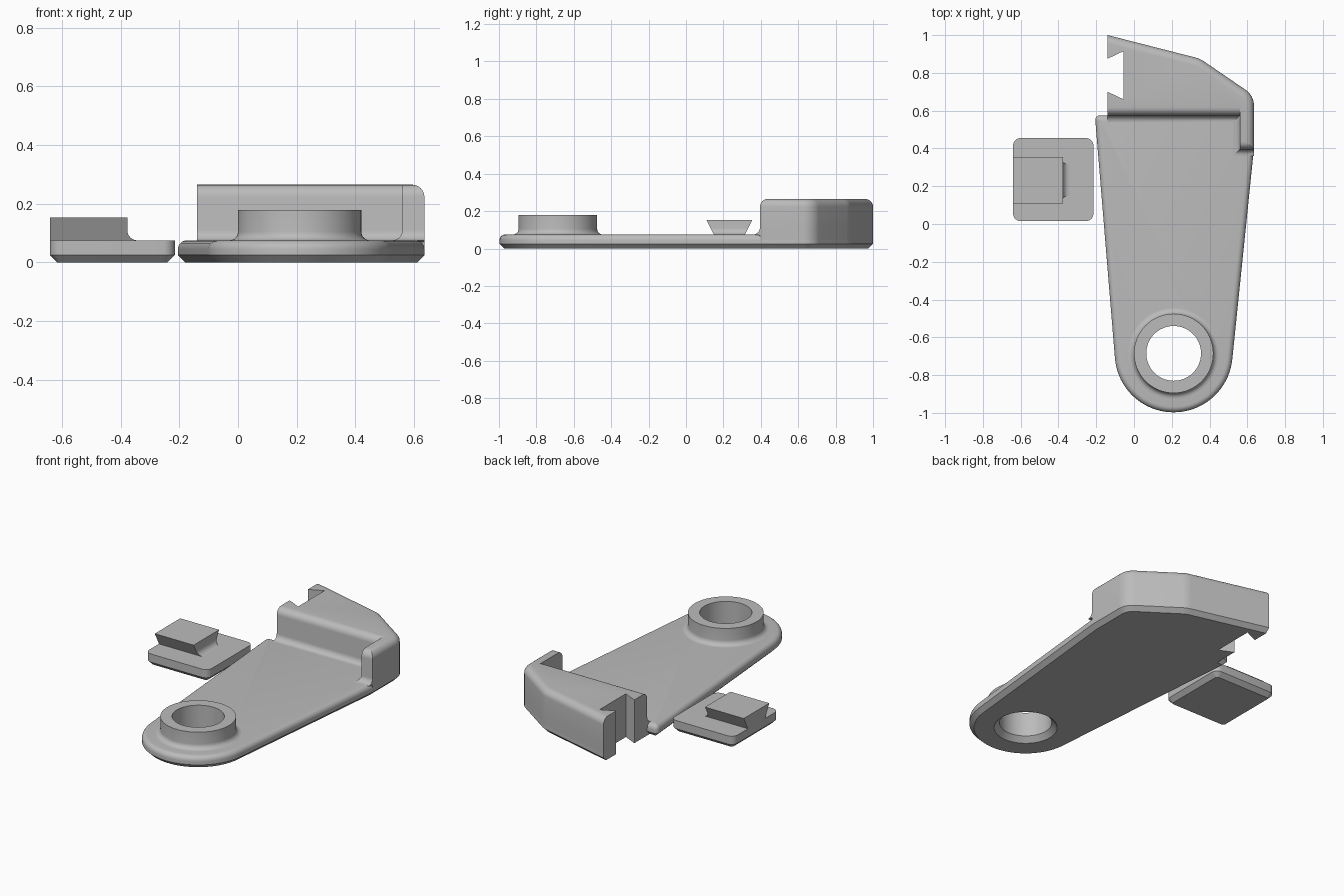
import bpy, bmesh, math
from mathutils import Vector

if "Cube" in bpy.data.objects:
    bpy.data.objects.remove(bpy.data.objects["Cube"])

grey = bpy.data.materials.new("plain grey")
grey.diffuse_color = (0.5, 0.5, 0.5, 1)
grey.use_nodes = True
grey.node_tree.nodes["Principled BSDF"].inputs["Base Color"].default_value = grey.diffuse_color


def finish(name, bm, angle=30):
    bmesh.ops.recalc_face_normals(bm, faces=bm.faces)
    me = bpy.data.meshes.new(name)
    bm.to_mesh(me)
    bm.free()
    me.materials.append(grey)
    ob = bpy.data.objects.new(name, me)
    bpy.context.collection.objects.link(ob)
    smooth(ob, angle)
    return ob


def smooth(ob, angle=30):
    bpy.ops.object.select_all(action='DESELECT')
    ob.select_set(True)
    bpy.context.view_layer.objects.active = ob
    bpy.ops.object.shade_smooth_by_angle(angle=math.radians(angle))


def loft(name, rings, closed=False):
    """Skin equal-length rings; cap the ends, or join last to first."""
    bm = bmesh.new()
    vs = [[bm.verts.new(p) for p in r] for r in rings]
    n = len(vs[0])
    pairs = list(zip(vs, vs[1:])) + ([(vs[-1], vs[0])] if closed else [])
    for a, b in pairs:
        for i in range(n):
            j = (i + 1) % n
            bm.faces.new((a[i], a[j], b[j], b[i]))
    if not closed:
        bm.faces.new(vs[0][::-1])
        bm.faces.new(vs[-1])
    return finish(name, bm)


def rounded(points, steps=8):
    """points: x, y, corner radius, inset factor, flare factor of the next edge."""
    out, n = [], len(points)
    for i, (x, y, r, top, base) in enumerate(points):
        p = Vector((x, y))
        if r == 0:
            out.append((p, top, base))
            continue
        a = (Vector(points[i - 1][:2]) - p).normalized()
        b = (Vector(points[(i + 1) % n][:2]) - p).normalized()
        half = a.angle(b) / 2
        c = p + (a + b).normalized() * r / math.sin(half)
        s = p + a * r / math.tan(half) - c
        e = p + b * r / math.tan(half) - c
        a0 = math.atan2(s.y, s.x)
        turn = (math.atan2(e.y, e.x) - a0 + math.pi) % (2 * math.pi) - math.pi
        for k in range(steps + 1):
            t = a0 + turn * k / steps
            out.append((c + r * Vector((math.cos(t), math.sin(t))), top, base))
    return out


def inset(outline, d, z):
    """Move each edge inward by d times its factor (outward if d < 0)."""
    f = 1 if d >= 0 else 2
    ring, n = [], len(outline)
    for i, o in enumerate(outline):
        prev, nxt = outline[i - 1], outline[(i + 1) % n]
        u, v = (o[0] - prev[0]).normalized(), (nxt[0] - o[0]).normalized()
        d1, d2 = d * prev[f], d * o[f]
        n1, n2 = Vector((-u.y, u.x)), Vector((-v.y, v.x))
        det = n1.x * n2.y - n1.y * n2.x
        if abs(det) < 1e-4:
            m = n1 * d1
        else:
            m = Vector((d1 * n2.y - d2 * n1.y, n1.x * d2 - n2.x * d1)) / det
        ring.append((o[0].x + m.x, o[0].y + m.y, z))
    return ring


def slab(name, outline, profile):
    return loft(name, [inset(outline, d, z) for d, z in profile])


def top_round(r, z, steps=6):
    return [(r - r * math.cos(t), z - r + r * math.sin(t))
            for t in (math.pi / 2 * k / steps for k in range(steps + 1))]


def concave(r, z, steps=6):
    """Distance from the wall and height along a fillet at the foot of a wall."""
    return [(r - r * math.sin(t), z + r - r * math.cos(t))
            for t in (math.pi / 2 * k / steps for k in range(steps + 1))]


def lathe(name, profile, cx, cy, n=64):
    rings = [[(cx + r * math.cos(2 * math.pi * i / n),
               cy + r * math.sin(2 * math.pi * i / n), z) for i in range(n)]
             for r, z in profile]
    return rings


T = 0.075           # plate thickness
CX, CY = 0.21, -0.685   # pivot centre

# Edges shared by plate and block: outer right, back, and the dovetail slot
shared = [(0.635, 0.68, 0.10, 1, 0), (0.35, 0.875, 0.15, 1, 0),
          (-0.14, 1.0, 0, 0, 0), (-0.14, 0.875, 0, 0, 0), (-0.055, 0.915, 0, 0, 0),
          (-0.055, 0.66, 0, 0, 0), (-0.14, 0.70, 0, 0, 0)]

# Tapered arm plate with chamfered underside and rounded top edge
arc = []
for k in range(41):
    t = math.radians(185 + 169 * k / 40)
    arc.append((CX + 0.312 * math.cos(t), CY + 0.312 * math.sin(t), 0, 1, 0))
plate = slab("arm_plate",
             rounded(arc + [(0.635, 0.40, 0, 1, 0)] + shared +
                     [(-0.14, 0.575, 0, 1, 0), (-0.207, 0.575, 0.025, 1, 0)]),
             [(0.025, 0), (0, 0.025)] + top_round(0.03, T))

# Pivot hole with a chamfer on the underside
cutter = loft("hole_cutter", lathe("", [(0.185, -0.01), (0.145, 0.03), (0.145, 0.2)], CX, CY))
mod = plate.modifiers.new("hole", 'BOOLEAN')
mod.operation, mod.solver, mod.object = 'DIFFERENCE', 'EXACT', cutter
bpy.context.view_layer.objects.active = plate
bpy.ops.object.modifier_apply(modifier="hole")
bpy.data.objects.remove(cutter)
smooth(plate)

# Raised ring around the hole
foot = [(0.21 + d, z) for d, z in concave(0.03, T)]
loft("pivot_ring", lathe("", [(0.145, 0.05), (0.24, 0.05)] + foot +
                         [(0.21, 0.178), (0.145, 0.178)], CX, CY), closed=True)

# Raised end block with side rib
block = rounded([(-0.14, 0.575, 0, 1, 1), (0.56, 0.575, 0, 0, 1), (0.56, 0.395, 0, 1, 1),
                 (0.635, 0.395, 0, 1, 0)] + shared)
slab("end_block", block, [(0, 0.03), (0, 0.07)] +
     [(-d, z) for d, z in concave(0.035, T)] + top_round(0.042, 0.265))

# Separate slide cap: base and dovetail key
base = rounded([(-0.64, 0.015, 0.04, 1, 0), (-0.215, 0.015, 0.04, 1, 0),
                (-0.215, 0.455, 0.04, 1, 0), (-0.64, 0.455, 0.04, 1, 0)])
slab("cap_base", base, [(0.025, 0), (0, 0.025), (0, T)])

rings = []
for d, z in [(0.035, 0.07)] + concave(0.035, T) + [(0, 0.153)]:
    h = 0.083 + 0.04 * max(0, z - T) / 0.078
    x = -0.377 + d
    rings.append([(-0.64, 0.232 - h, z), (x, 0.232 - h, z),
                  (x, 0.232 + h, z), (-0.64, 0.232 + h, z)])
loft("dovetail_key", rings)
